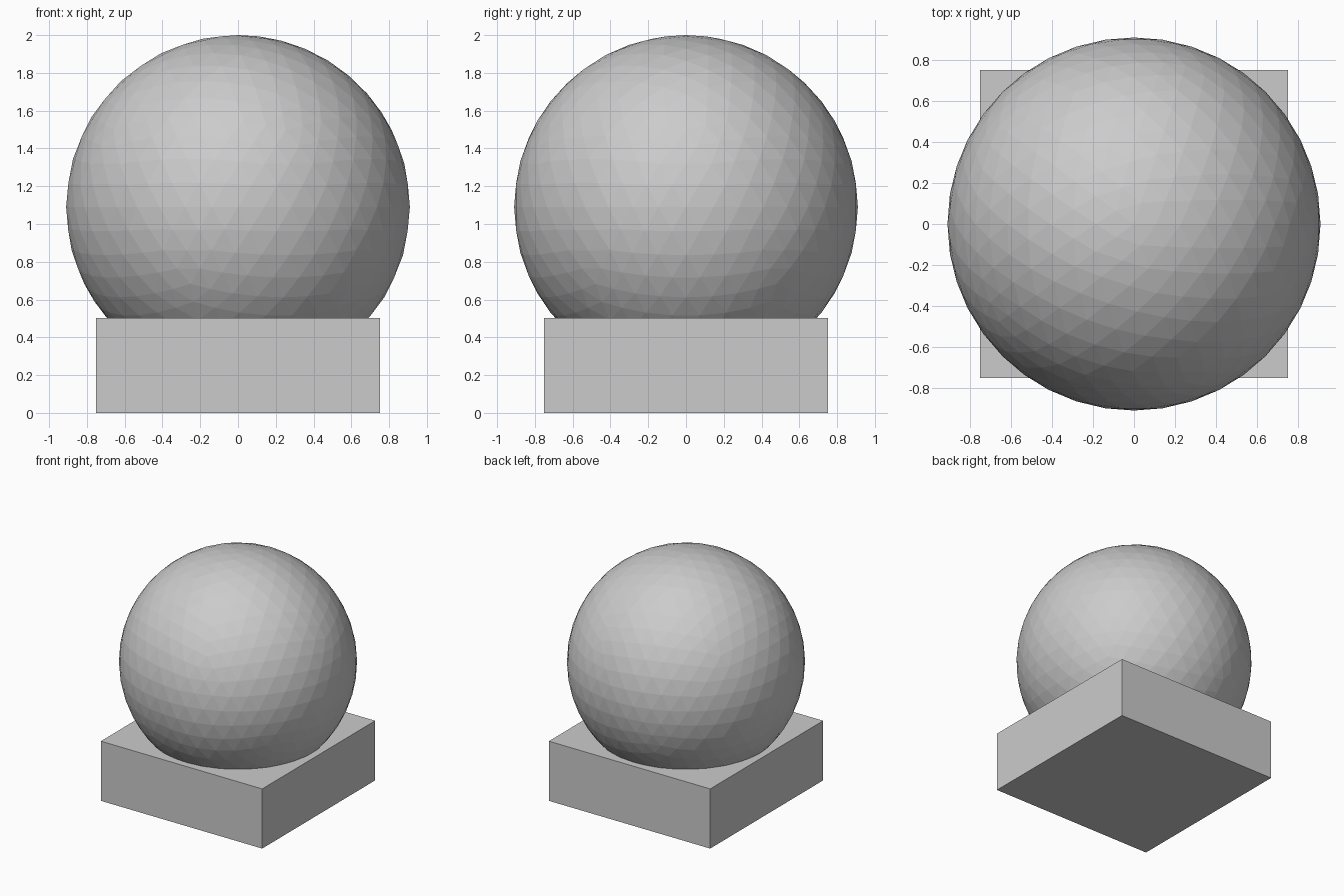
import bpy

if "Cube" in bpy.data.objects:
    bpy.data.objects.remove(bpy.data.objects["Cube"])

# Square base block
bpy.ops.mesh.primitive_cube_add(size=1, location=(0, 0, 0.25))
base = bpy.context.object
base.name = "base_block"
base.scale = (1.505, 1.505, 0.503)
base.location.z = 0.503 / 2
bpy.ops.object.transform_apply(location=False, rotation=False, scale=True)

# Faceted ball sunk into the base
R = 0.91
bpy.ops.mesh.primitive_ico_sphere_add(subdivisions=4, radius=R, location=(0, 0, 2 - R))
ball = bpy.context.object
ball.name = "ball"
